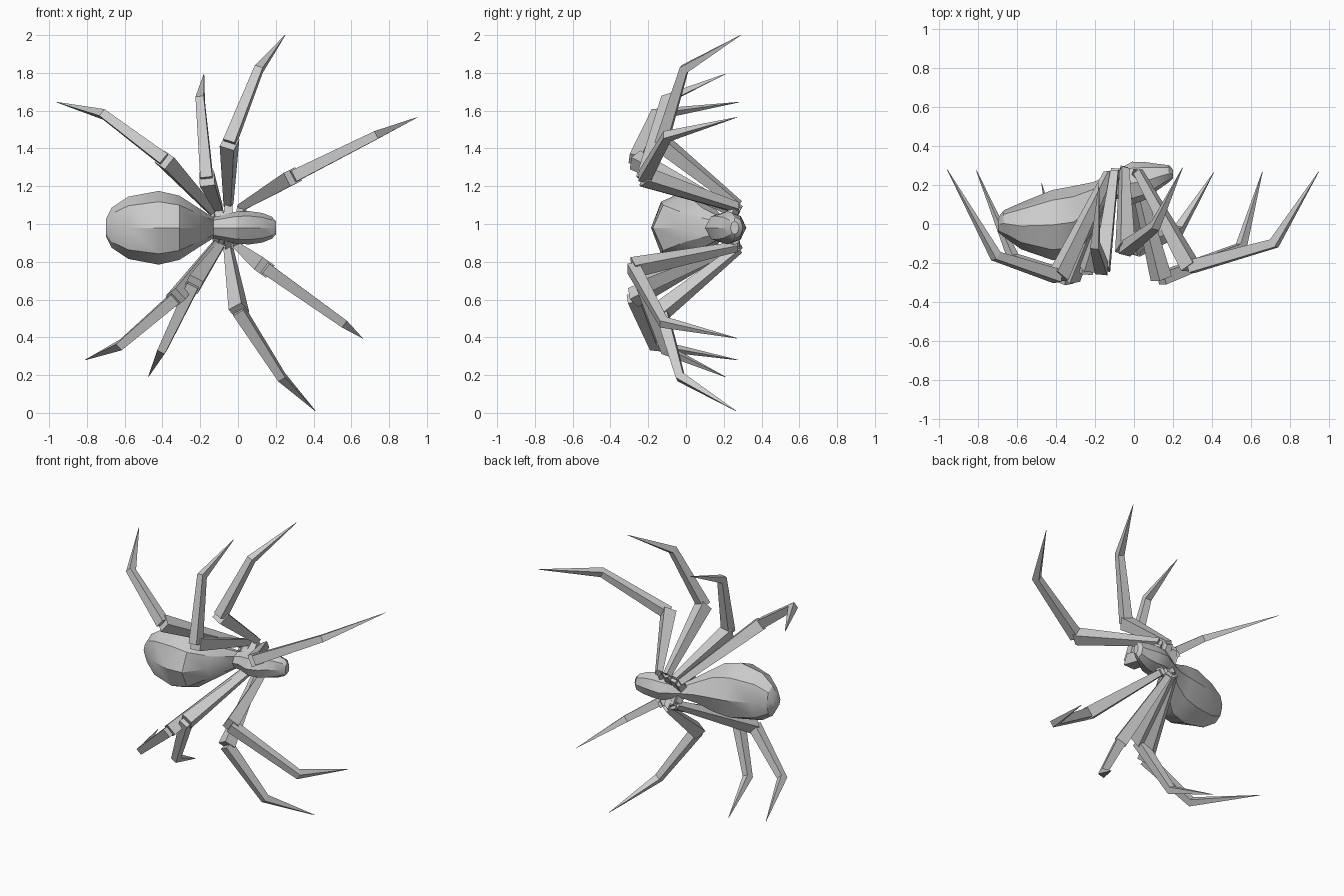
import bpy, bmesh, math
from mathutils import Vector

if "Cube" in bpy.data.objects:
    bpy.data.objects.remove(bpy.data.objects["Cube"])


def loft(name, rings, smooth=None):
    """Skin a list of vertex rings and cap both ends."""
    bm = bmesh.new()
    rows = [[bm.verts.new(p) for p in r] for r in rings]
    n = len(rows[0])
    for a, b in zip(rows, rows[1:]):
        for i in range(n):
            j = (i + 1) % n
            bm.faces.new((a[i], a[j], b[j], b[i]))
    bm.faces.new(rows[0])
    bm.faces.new(rows[-1])
    bmesh.ops.recalc_face_normals(bm, faces=bm.faces)
    me = bpy.data.meshes.new(name)
    bm.to_mesh(me)
    bm.free()
    if smooth:
        for p in me.polygons:
            p.use_smooth = True
        me.set_sharp_from_angle(angle=math.radians(smooth))
    ob = bpy.data.objects.new(name, me)
    bpy.context.collection.objects.link(ob)
    return ob


def body_ring(x, ytop, ybot, rz, n=8):
    """Oval ring across the x axis, centred on z = 0.98."""
    cy, ry = (ytop + ybot) / 2, (ytop - ybot) / 2
    return [(x, cy + ry * math.cos(2 * math.pi * i / n),
             0.98 + rz * math.sin(2 * math.pi * i / n)) for i in range(n)]


def tube(name, pts, halves, side):
    """Square tapering tube along pts; side is the normal of the bend plane."""
    rings = []
    for i, p in enumerate(pts):
        d1 = (pts[i] - pts[i - 1]).normalized() if i else (pts[1] - pts[0]).normalized()
        d2 = (pts[i + 1] - pts[i]).normalized() if i < len(pts) - 1 else d1
        up = (d1 + d2).normalized().cross(side).normalized()
        up *= 1 / max(0.6, math.sqrt((1 + d1.dot(d2)) / 2))
        h = halves[i]
        rings.append([p + side * h * a + up * h * b
                      for a, b in ((1, 1), (1, -1), (-1, -1), (-1, 1))])
    loft(name, rings)


# Abdomen
loft("abdomen", [body_ring(*r) for r in (
    (-0.70, 0.030, -0.040, 0.045), (-0.67, 0.070, -0.065, 0.105),
    (-0.58, 0.110, -0.130, 0.165), (-0.42, 0.175, -0.185, 0.195),
    (-0.31, 0.195, -0.175, 0.170), (-0.21, 0.215, -0.040, 0.105),
    (-0.13, 0.250, 0.120, 0.055))], 30)

# Thorax and head
loft("thorax", [body_ring(*r) for r in (
    (-0.16, 0.235, 0.120, 0.050), (-0.09, 0.275, 0.130, 0.065),
    (-0.01, 0.320, 0.100, 0.085), (0.06, 0.318, 0.125, 0.088),
    (0.13, 0.308, 0.180, 0.078), (0.18, 0.302, 0.215, 0.058),
    (0.20, 0.280, 0.235, 0.035))], 30)

# Legs: hip, first knee, second knee, tip
legs = {
    "upper_leg_1": ((0.02, .27, 1.09), (0.29, -.22, 1.25), (0.72, -.10, 1.465), (0.95, .27, 1.565)),
    "upper_leg_2": ((-0.05, .28, 1.10), (-0.045, -.13, 1.43), (0.11, -.01, 1.82), (0.25, .29, 2.0)),
    "upper_leg_3": ((-0.10, .27, 1.08), (-0.165, -.23, 1.24), (-0.20, -.11, 1.66), (-0.18, .21, 1.795)),
    "upper_leg_4": ((-0.13, .26, 1.06), (-0.39, -.27, 1.34), (-0.71, -.165, 1.58), (-0.96, .28, 1.645)),
    "lower_leg_1": ((0.00, .27, 0.88), (0.14, -.28, 0.77), (0.55, -.12, 0.48), (0.66, .27, 0.395)),
    "lower_leg_2": ((-0.05, .28, 0.87), (0.005, -.13, 0.54), (0.23, -.03, 0.19), (0.41, .265, 0.01)),
    "lower_leg_3": ((-0.09, .27, 0.89), (-0.235, -.23, 0.68), (-0.40, -.11, 0.335), (-0.475, .21, 0.19)),
    "lower_leg_4": ((-0.11, .26, 0.90), (-0.33, -.28, 0.61), (-0.62, -.175, 0.36), (-0.81, .275, 0.28)),
}
for name, pts in legs.items():
    hip, k1, k2, tip = (Vector(p) for p in pts)
    side = (k1 - hip).cross(k2 - k1).normalized()
    root = Vector((hip.x, 0.22, 0.98 + (hip.z - 0.98) * 0.3))
    tube(name + "_hip_joint", [root, hip], (0.03, 0.02), side)
    tube(name + "_thigh", [hip, k1], (0.02, 0.04), side)
    tube(name + "_shin", [k1, k2, tip], (0.032, 0.022, 0.001), side)
